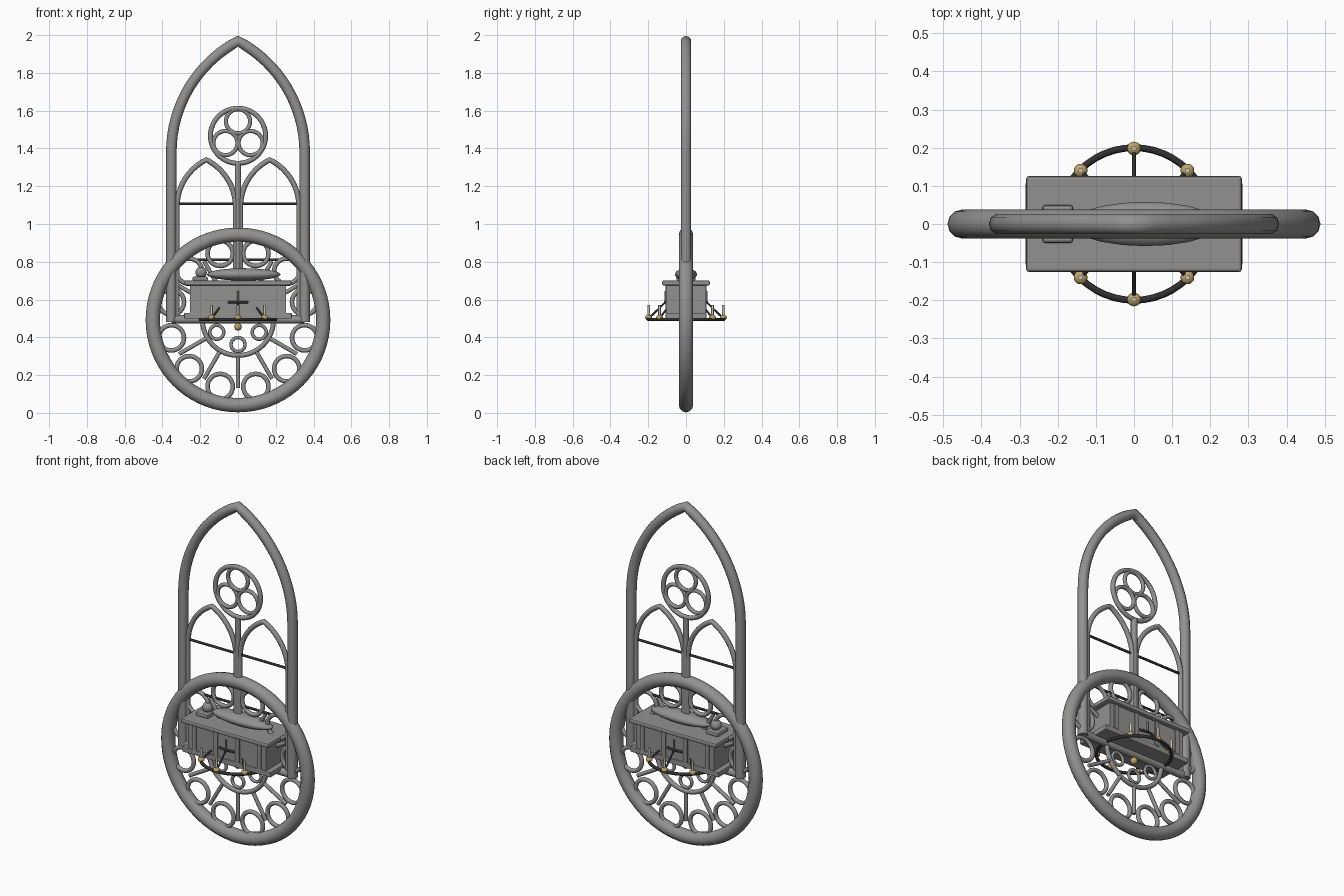
import bpy, math
from mathutils import Vector

if "Cube" in bpy.data.objects:
    bpy.data.objects.remove(bpy.data.objects["Cube"], do_unlink=True)


def material(name, rgb):
    m = bpy.data.materials.new(name)
    m.use_nodes = True
    m.diffuse_color = (*rgb, 1)
    bsdf = m.node_tree.nodes["Principled BSDF"]
    bsdf.inputs["Base Color"].default_value = (*rgb, 1)
    bsdf.inputs["Roughness"].default_value = 0.8
    return m


STONE = material("grey_stone", (0.29, 0.285, 0.28))
IRON = material("dark_iron", (0.03, 0.03, 0.032))
GOLD = material("gold", (0.52, 0.37, 0.14))
WAX = material("pale_wax", (0.6, 0.56, 0.47))


def finish(name, mat, smooth=True):
    o = bpy.context.object
    o.name = name
    o.data.materials.append(mat)
    if smooth:
        bpy.ops.object.shade_smooth_by_angle(angle=math.radians(50))
    return o


def ring(name, centre, radius, thick, mat=STONE, upright=True, segs=32, sides=10):
    bpy.ops.mesh.primitive_torus_add(location=centre, major_radius=radius, minor_radius=thick,
                                     major_segments=segs, minor_segments=sides,
                                     rotation=(math.pi / 2 if upright else 0, 0, 0))
    return finish(name, mat)


def rod(name, a, b, radius, mat=STONE, sides=10):
    a, b = Vector(a), Vector(b)
    d = b - a
    bpy.ops.mesh.primitive_cylinder_add(vertices=sides, radius=radius, depth=d.length,
                                        location=(a + b) / 2,
                                        rotation=d.to_track_quat('Z', 'Y').to_euler())
    return finish(name, mat)


def ball(name, centre, size, mat):
    bpy.ops.mesh.primitive_uv_sphere_add(segments=20, ring_count=12, radius=1, location=centre)
    bpy.context.object.scale = size
    bpy.ops.object.transform_apply(location=False, rotation=False, scale=True)
    return finish(name, mat)


def block(name, centre, size, bevel=0.0):
    bpy.ops.mesh.primitive_cube_add(size=1, location=centre)
    o = bpy.context.object
    o.scale = size
    bpy.ops.object.transform_apply(location=False, rotation=False, scale=True)
    if bevel:
        m = o.modifiers.new("bevel", 'BEVEL')
        m.width, m.segments = bevel, 2
    return finish(name, STONE, False)


def pointed_arch(name, cx, half, base, spring, rise, thick):
    # Two circular arcs meeting at a point, on straight legs
    r = (half * half + rise * rise) / (2 * half)
    top = math.asin(rise / r)
    right = [(half, base)]
    for i in range(17):
        t = top * i / 16
        right.append((half - r + r * math.cos(t), spring + r * math.sin(t)))
    path = [(-x, z) for x, z in right] + right[-2::-1]
    c = bpy.data.curves.new(name, 'CURVE')
    c.dimensions = '3D'
    c.bevel_depth, c.bevel_resolution, c.use_fill_caps = thick, 3, True
    s = c.splines.new('POLY')
    s.points.add(len(path) - 1)
    for p, (x, z) in zip(s.points, path):
        p.co = (cx + x, 0, z, 1)
    c.materials.append(STONE)
    o = bpy.data.objects.new(name, c)
    bpy.context.collection.objects.link(o)


# Tall pointed window frame and its tracery
pointed_arch("window_frame", 0, 0.353, 0.48, 1.38, 0.588, 0.028)
for side, sx in (("left", 1), ("right", -1)):
    pointed_arch(side + "_lancet", sx * 0.168, 0.155, 0.5, 1.09, 0.25, 0.014)
rod("mullion", (0, 0, 0.49), (0, 0, 1.32), 0.018)
rod("window_sill", (-0.353, 0, 0.495), (0.353, 0, 0.495), 0.022)
for z in (0.81, 1.107):
    rod("saddle_bar", (-0.335, 0, z), (0.335, 0, z), 0.007, IRON)
ring("trefoil_ring", (0, 0, 1.467), 0.146, 0.013, segs=48)
for i in range(3):
    a = math.radians(90 + 120 * i)
    ring("trefoil_lobe", (0.077 * math.cos(a), 0, 1.467 + 0.077 * math.sin(a)), 0.064, 0.011)

# Round rose window
CZ = 0.492


def polar(r, degrees):
    a = math.radians(degrees)
    return (r * math.cos(a), 0, CZ + r * math.sin(a))


ring("rose_rim", (0, 0, CZ), 0.451, 0.038, segs=72, sides=12)
ring("rose_inner_ring", (0, 0, CZ), 0.188, 0.013, segs=48)
for i in range(12):
    rod("rose_spoke", polar(0.19, i * 30), polar(0.36, i * 30), 0.011)
    ring("rose_roundel", polar(0.365, i * 30 + 15), 0.067, 0.012)
for i in range(6):
    ring("rose_small_roundel", polar(0.13, i * 60 + 30), 0.037, 0.009)

# Stone tomb chest
block("tomb_plinth", (0, 0, 0.514), (0.57, 0.216, 0.03), 0.004)
block("tomb_body", (0, 0, 0.6), (0.506, 0.204, 0.16))
block("tomb_lid", (0, 0, 0.688), (0.566, 0.252, 0.027), 0.008)
for x in (-0.21, -0.07, 0.07, 0.21):
    for y in (-0.103, 0.103):
        block("tomb_pilaster", (x, y, 0.603), (0.026, 0.01, 0.148))

# Reclining effigy
ball("effigy_body", (0.03, 0, 0.733), (0.195, 0.058, 0.033), STONE)
ball("effigy_head", (-0.195, 0, 0.743), (0.03, 0.03, 0.03), STONE)
block("effigy_pillow", (-0.2, 0, 0.71), (0.08, 0.1, 0.025), 0.008)

# Two-tier candle corona
ring("corona_lower_ring", (0, 0, 0.495), 0.2, 0.009, IRON, False, 48)
ring("corona_upper_ring", (0, 0, 0.585), 0.11, 0.007, IRON, False, 48)
ball("corona_pendant", (0, 0, 0.456), (0.02, 0.02, 0.02), GOLD)
for i in range(8):
    a = math.radians(45 * i)
    c, s = math.cos(a), math.sin(a)
    rod("corona_arm", (0.2 * c, 0.2 * s, 0.498), (0.11 * c, 0.11 * s, 0.585), 0.005, IRON)
    ball("candle_cup", (0.198 * c, 0.198 * s, 0.505), (0.018, 0.018, 0.014), GOLD)
    rod("candle", (0.198 * c, 0.198 * s, 0.51), (0.198 * c, 0.198 * s, 0.572), 0.007, WAX)
for s in (-1, 1):
    rod("upper_candle", (0, 0.11 * s, 0.585), (0, 0.11 * s, 0.645), 0.005, STONE)
